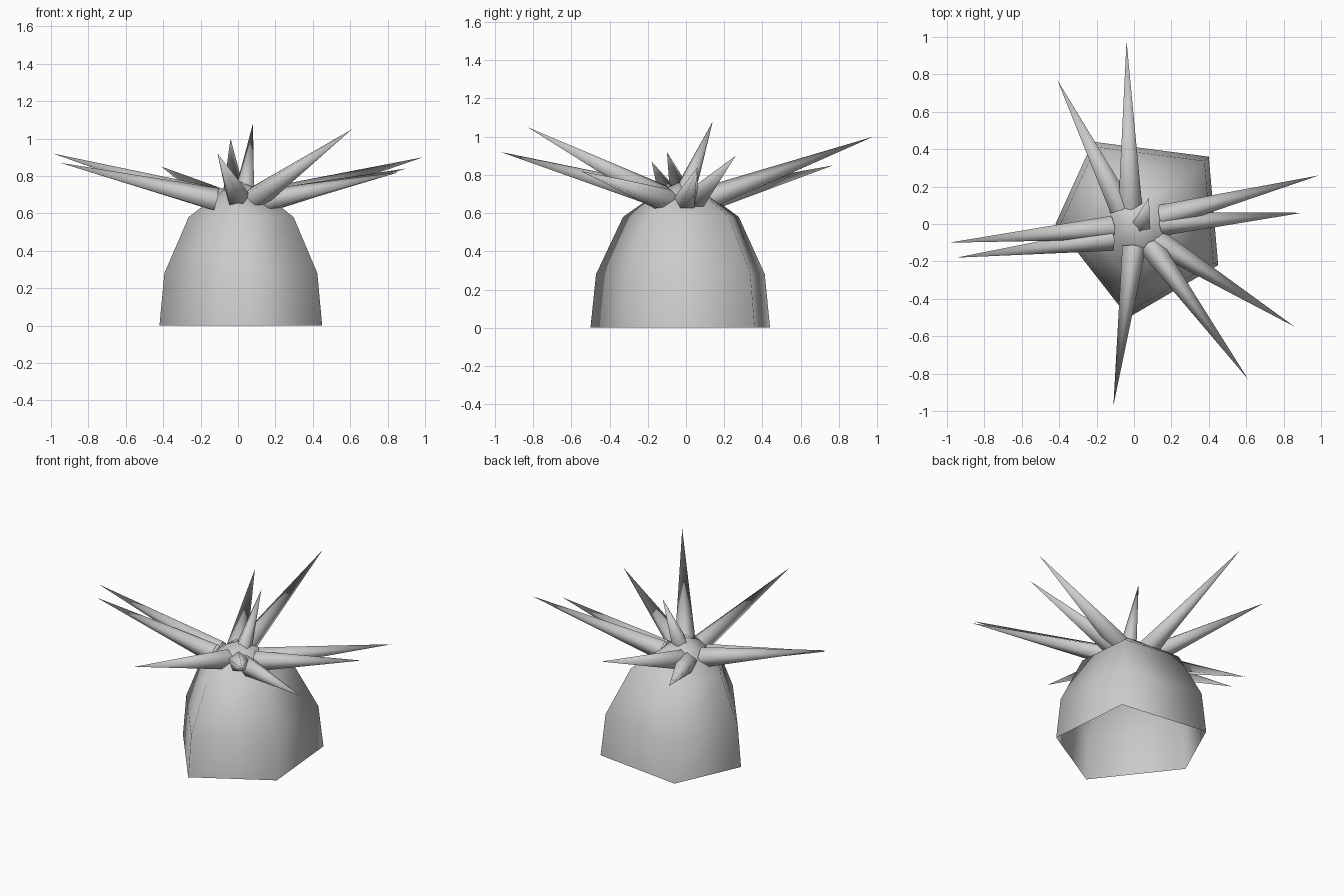
import bpy, bmesh, math
from mathutils import Vector

if "Cube" in bpy.data.objects:
    bpy.data.objects.remove(bpy.data.objects["Cube"])


def make_object(name, bm):
    bmesh.ops.recalc_face_normals(bm, faces=bm.faces)
    for f in bm.faces:
        f.smooth = True
    mesh = bpy.data.meshes.new(name)
    bm.to_mesh(mesh)
    bm.free()
    obj = bpy.data.objects.new(name, mesh)
    bpy.context.collection.objects.link(obj)
    return obj


# Five-sided dome body, open underneath
outline = [(0.45, -0.22), (0.40, 0.36), (-0.22, 0.44), (-0.42, 0.0), (-0.03, -0.50)]
levels = [(0.0, 1.0), (0.28, 0.94), (0.58, 0.645), (0.72, 0.23)]
centre = Vector((0.02, -0.02))
bm = bmesh.new()
rings = []
for z, s in levels:
    ring = []
    for p in outline:
        q = centre + (Vector(p) - centre) * s
        ring.append(bm.verts.new((q.x, q.y, z)))
    rings.append(ring)
for low, high in zip(rings, rings[1:]):
    for i in range(5):
        j = (i + 1) % 5
        bm.faces.new((low[i], low[j], high[j], high[i]))
apex = bm.verts.new((0.02, -0.02, 0.77))
for i in range(5):
    bm.faces.new((rings[-1][i], rings[-1][(i + 1) % 5], apex))
make_object("body", bm)


# Spikes: five-sided tapering cones radiating from the crown
def spike(name, base, tip, radius, sides=5):
    base, tip = Vector(base), Vector(tip)
    rot = (tip - base).to_track_quat('Z', 'Y')
    bm = bmesh.new()
    ring = []
    for i in range(sides):
        a = 2 * math.pi * i / sides + math.pi / 2
        offset = rot @ Vector((math.cos(a), math.sin(a), 0)) * radius
        ring.append(bm.verts.new(base + offset))
    end = bm.verts.new(tip)
    for i in range(sides):
        bm.faces.new((ring[i], ring[(i + 1) % sides], end))
    make_object(name, bm)


spikes = [
    ((-0.02, 0.10, 0.67), (-0.04, 0.98, 1.00)),
    ((-0.07, 0.09, 0.66), (-0.41, 0.77, 0.85)),
    ((0.15, 0.04, 0.67), (0.99, 0.26, 0.90)),
    ((0.15, 0.00, 0.66), (0.90, 0.06, 0.84)),
    ((0.12, -0.09, 0.66), (0.86, -0.55, 0.82)),
    ((0.09, -0.12, 0.68), (0.61, -0.83, 1.05)),
    ((0.00, -0.13, 0.68), (-0.11, -0.97, 0.92)),
    ((-0.12, -0.08, 0.67), (-0.95, -0.18, 0.87)),
    ((-0.12, -0.02, 0.67), (-0.99, -0.10, 0.92)),
]
for n, (base, tip) in enumerate(spikes, 1):
    spike(f"spike_{n}", base, tip, 0.067)
spike("top_spike", (0.04, 0.0, 0.72), (0.08, 0.14, 1.08), 0.055)
